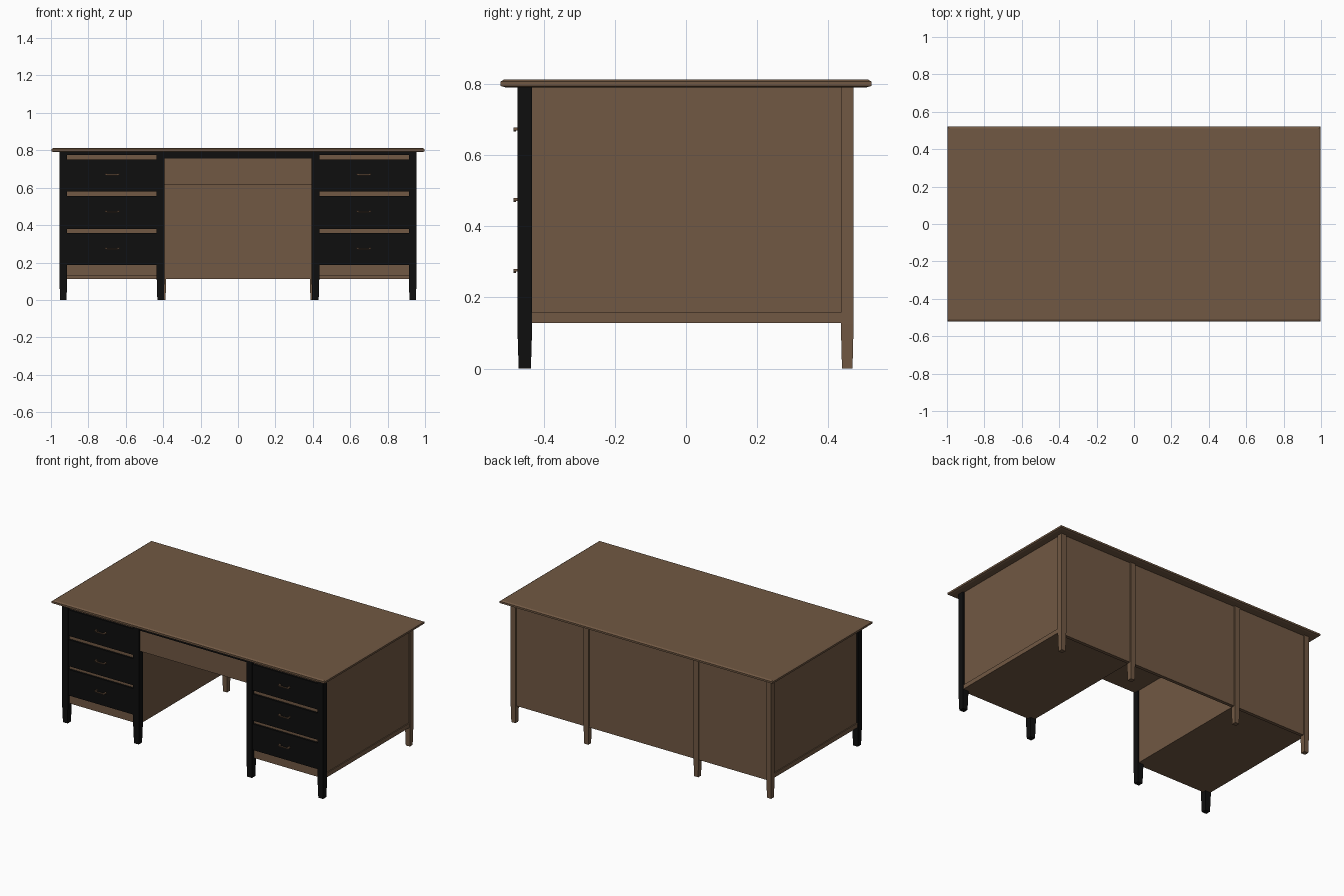
import bpy, bmesh

if "Cube" in bpy.data.objects:
    bpy.data.objects.remove(bpy.data.objects["Cube"])

def material(name, col):
    m = bpy.data.materials.new(name)
    m.diffuse_color = (*col, 1)
    m.use_nodes = True
    m.node_tree.nodes["Principled BSDF"].inputs["Base Color"].default_value = m.diffuse_color
    return m

BROWN = material("walnut brown", (0.165, 0.098, 0.056))
BLACK = material("black paint", (0.0045, 0.0045, 0.0045))

def finish(name, bm, mat):
    bmesh.ops.recalc_face_normals(bm, faces=bm.faces)
    me = bpy.data.meshes.new(name)
    bm.to_mesh(me)
    bm.free()
    me.materials.append(mat)
    ob = bpy.data.objects.new(name, me)
    bpy.context.collection.objects.link(ob)
    return ob

def loft(bm, sections):
    """Closed stack of rectangles: (x0, x1, y0, y1, z)."""
    rings = []
    for x0, x1, y0, y1, z in sections:
        rings.append([bm.verts.new(p) for p in
                      ((x0, y0, z), (x1, y0, z), (x1, y1, z), (x0, y1, z))])
    bm.faces.new(rings[0][::-1])
    bm.faces.new(rings[-1])
    for a, b in zip(rings, rings[1:]):
        for i in range(4):
            j = (i + 1) % 4
            bm.faces.new((a[i], a[j], b[j], b[i]))

def box(name, x0, x1, y0, y1, z0, z1, mat):
    bm = bmesh.new()
    loft(bm, [(x0, x1, y0, y1, z0), (x0, x1, y0, y1, z1)])
    return finish(name, bm, mat)

def mbox(name, s, x0, x1, *rest):
    """Box mirrored to side s."""
    a, b = sorted((s * x0, s * x1))
    return box(name, a, b, *rest)

def leg(name, cx, cy, w, mat):
    h, f = w / 2, w * 0.41
    bm = bmesh.new()
    loft(bm, [(cx - f, cx + f, cy - f, cy + f, 0),
              (cx - h, cx + h, cy - h, cy + h, 0.125),
              (cx - h, cx + h, cy - h, cy + h, 0.79)])
    finish(name, bm, mat)

# Desk top with a stepped, chamfered edge
bm = bmesh.new()
loft(bm, [(-x, x, -y, y, z) for x, y, z in
          ((0.985, 0.508, 0.79), (0.998, 0.521, 0.794),
           (0.998, 0.521, 0.806), (0.988, 0.511, 0.812))])
finish("desk_top", bm, BROWN)

# Full width back panel and centre drawer
box("back_panel", -0.945, 0.945, 0.44, 0.462, 0.113, 0.79, BROWN)
box("centre_drawer", -0.395, 0.395, -0.462, 0.40, 0.615, 0.757, BROWN)
box("centre_rail", -0.395, 0.395, -0.47, -0.43, 0.755, 0.79, BLACK)

for s, side in ((-1, "left"), (1, "right")):
    # Legs
    leg(side + "_outer_front_leg", s * 0.934, -0.453, 0.042, BLACK)
    leg(side + "_inner_front_leg", s * 0.414, -0.453, 0.042, BLACK)
    leg(side + "_outer_back_leg", s * 0.935, 0.453, 0.036, BROWN)
    leg(side + "_inner_back_leg", s * 0.402, 0.453, 0.036, BROWN)

    # Pedestal shell
    mbox(side + "_outer_panel", s, 0.925, 0.945, -0.44, 0.445, 0.13, 0.79, BROWN)
    mbox(side + "_outer_bottom_rail", s, 0.925, 0.951, -0.435, 0.44, 0.128, 0.157, BROWN)
    mbox(side + "_inner_panel", s, 0.40, 0.42, -0.44, 0.445, 0.13, 0.79, BROWN)
    mbox(side + "_pedestal_floor", s, 0.40, 0.945, -0.455, 0.445, 0.128, 0.16, BROWN)
    mbox(side + "_top_rail", s, 0.42, 0.925, -0.47, -0.43, 0.775, 0.79, BLACK)
    # Rails showing between the drawers
    for i, (z0, z1) in enumerate(((0.16, 0.19), (0.35, 0.39), (0.55, 0.59), (0.74, 0.78))):
        mbox(f"{side}_divider_{i}", s, 0.42, 0.925, -0.455, -0.40, z0, z1, BROWN)

    # Drawer fronts with bar handles
    for i, (z0, z1) in enumerate(((0.186, 0.358), (0.380, 0.555), (0.580, 0.752))):
        mbox(f"{side}_drawer_{i}", s, 0.43, 0.918, -0.468, -0.40, z0, z1, BLACK)
        z, c = (0.275, 0.474, 0.672)[i], s * 0.672
        bm = bmesh.new()
        loft(bm, [(c - 0.03, c + 0.03, -0.485, -0.478, z - 0.006),
                  (c - 0.034, c + 0.034, -0.485, -0.478, z)])
        for e in (-1, 1):
            p = c + e * 0.034
            loft(bm, [(p - 0.005, p + 0.005, -0.485, -0.466, z - 0.003),
                      (p - 0.005, p + 0.005, -0.485, -0.466, z + 0.005)])
        finish(f"{side}_handle_{i}", bm, BROWN)
